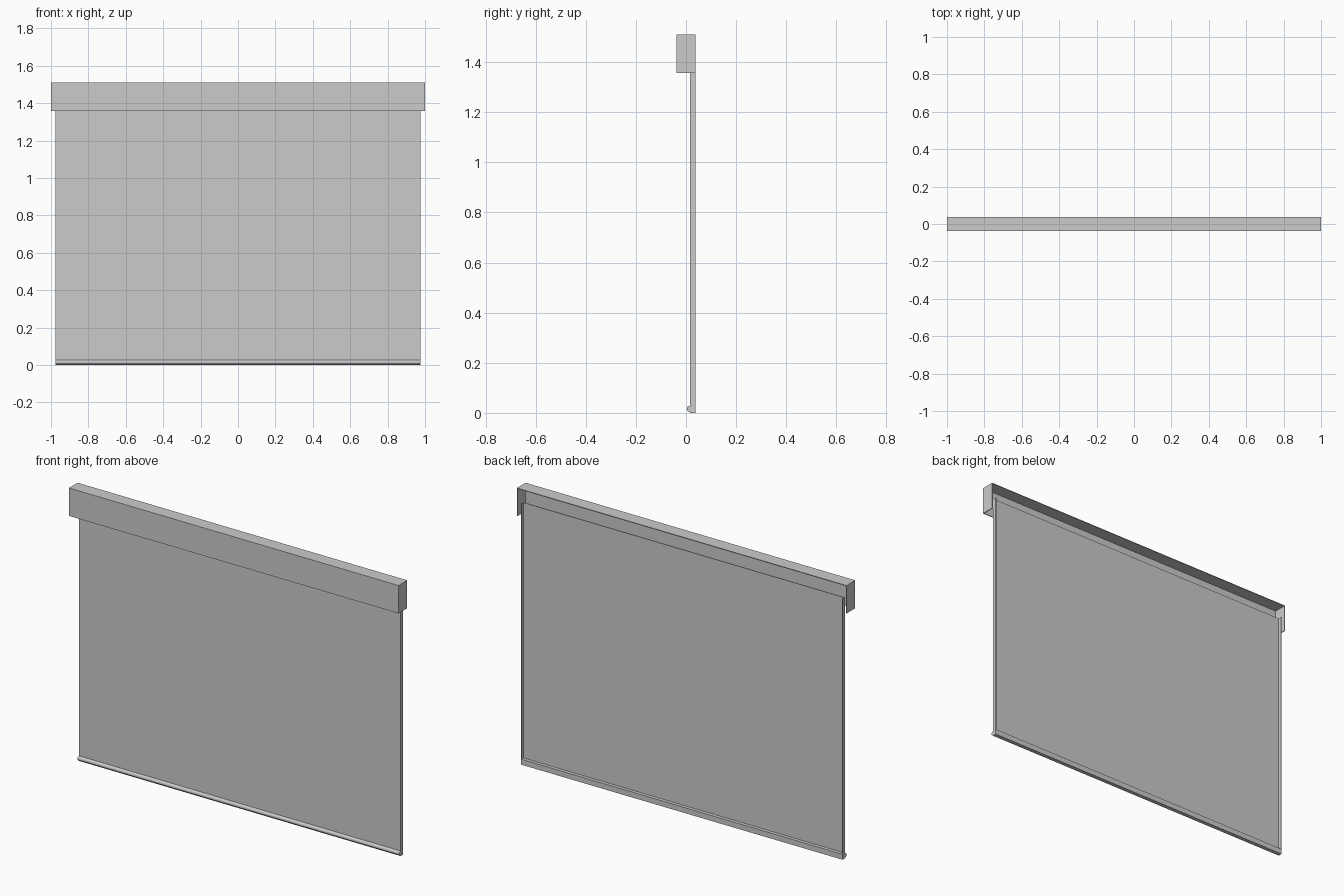
import bpy, math

if "Cube" in bpy.data.objects:
    bpy.data.objects.remove(bpy.data.objects["Cube"])


def box(name, x0, x1, y0, y1, z0, z1):
    v = [(x, y, z) for x in (x0, x1) for y in (y0, y1) for z in (z0, z1)]
    f = [(0, 1, 3, 2), (4, 6, 7, 5), (0, 4, 5, 1),
         (2, 3, 7, 6), (0, 2, 6, 4), (1, 5, 7, 3)]
    return make(name, v, f)


def make(name, verts, faces):
    me = bpy.data.meshes.new(name)
    me.from_pydata(verts, [], faces)
    ob = bpy.data.objects.new(name, me)
    bpy.context.collection.objects.link(ob)
    return ob


def extrude_x(name, profile, half):
    # Extrude a closed (y, z) profile along x
    n = len(profile)
    v = [(s * half, y, z) for s in (-1, 1) for y, z in profile]
    f = [(i, (i + 1) % n, n + (i + 1) % n, n + i) for i in range(n)]
    f += [tuple(range(n))[::-1], tuple(range(n, 2 * n))]
    return make(name, v, f)


D, TOP, LOW, T = 0.0375, 1.51, 1.357, 0.004
W = 0.976

# Headbox: open at back and bottom, L-shaped cover with two end caps
extrude_x("headbox_cover", [(-D, LOW), (-D, TOP), (D, TOP), (D, TOP - T),
                            (-D + T, TOP - T), (-D + T, LOW)][::-1], 1.0 - T)
for side, s in (("left", -1), ("right", 1)):
    box(f"headbox_end_{side}", *sorted((s * (1 - T), s)), -D, D, LOW, TOP)
    # Side hems run behind the screen edges
    box(f"side_hem_{side}", *sorted((s * (W - T), s * W)), 0.015, D, 0.0, 1.43)

# Screen sheet
box("screen_sheet", -W + T, W - T, 0.015, 0.019, 0.03, 1.43)

# Bottom bar with a rounded front
arc = [(0.015 + 0.012 * math.cos(a), 0.016 + 0.012 * math.sin(a))
       for a in (math.radians(90 + 180 * i / 8) for i in range(9))]
bar = extrude_x("bottom_bar", [(D, 0.0), (D, 0.03), (0.015, 0.03)] + arc
                + [(0.015, 0.0)], W)
